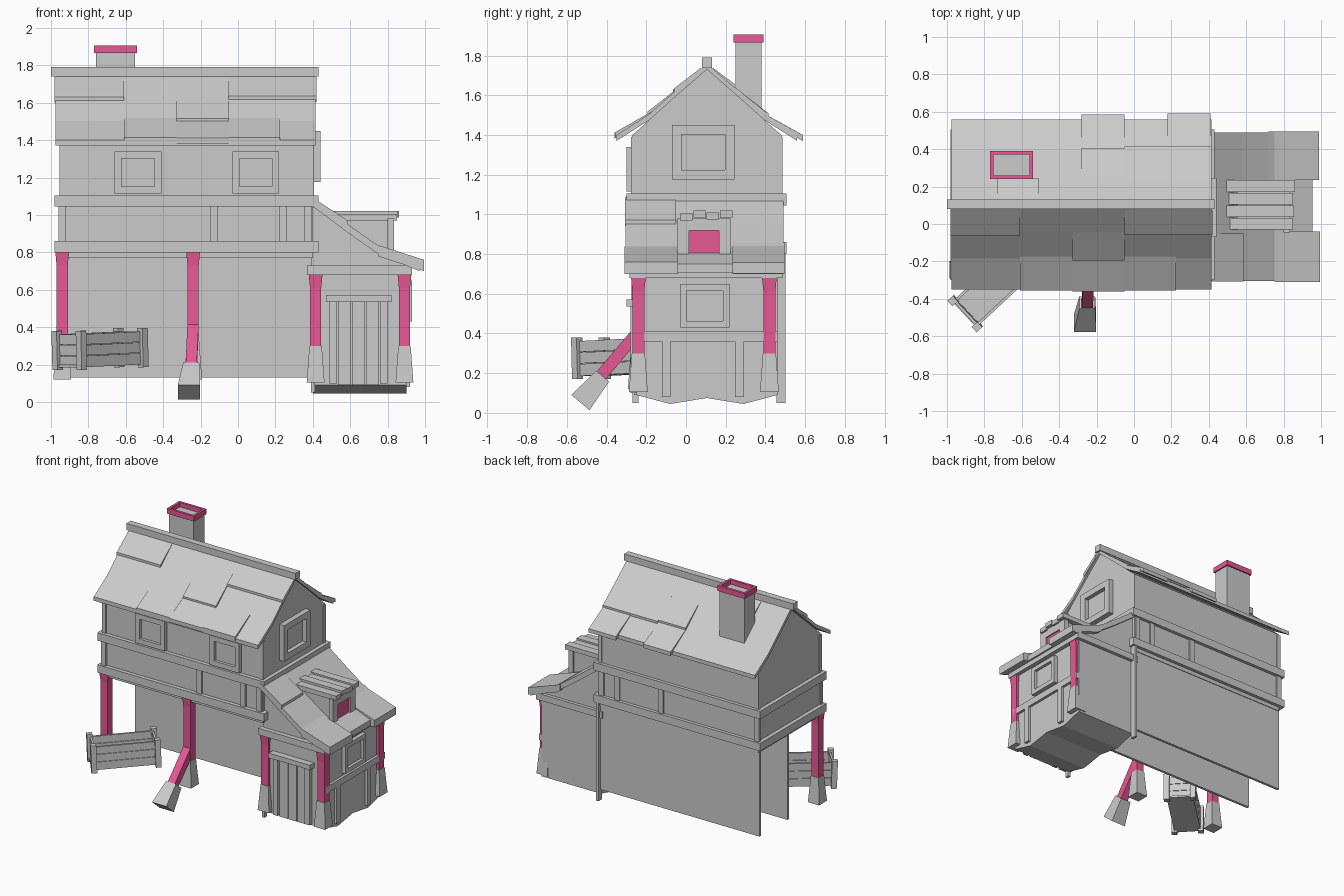
import bpy, bmesh
from math import radians
from mathutils import Vector, Matrix

if "Cube" in bpy.data.objects:
    bpy.data.objects.remove(bpy.data.objects["Cube"])

pink = bpy.data.materials.new("pink_paint")
pink.diffuse_color = (0.8, 0.1, 0.3, 1)
pink.use_nodes = True
pink.node_tree.nodes["Principled BSDF"].inputs["Base Color"].default_value = pink.diffuse_color


def finish(name, bm, mat=None):
    bmesh.ops.recalc_face_normals(bm, faces=bm.faces[:])
    me = bpy.data.meshes.new(name)
    bm.to_mesh(me)
    bm.free()
    ob = bpy.data.objects.new(name, me)
    bpy.context.collection.objects.link(ob)
    if mat:
        me.materials.append(mat)
    return ob


def boxes(name, specs, mat=None):
    """One object from several (x0, x1, y0, y1, z0, z1) boxes."""
    bm = bmesh.new()
    for x0, x1, y0, y1, z0, z1 in specs:
        m = Matrix.Translation(((x0 + x1) / 2, (y0 + y1) / 2, (z0 + z1) / 2))
        m = m @ Matrix.Diagonal((x1 - x0, y1 - y0, z1 - z0, 1))
        bmesh.ops.create_cube(bm, size=1, matrix=m)
    return finish(name, bm, mat)


def prism(name, pts, axis, a, b):
    """Extrude a (y, z) profile along x, or an (x, z) profile along y."""
    bm = bmesh.new()
    put = (lambda p, t: (t, p[0], p[1])) if axis == "x" else (lambda p, t: (p[0], t, p[1]))
    lo = [bm.verts.new(put(p, a)) for p in pts]
    hi = [bm.verts.new(put(p, b)) for p in pts]
    bm.faces.new(lo)
    bm.faces.new(hi)
    for i in range(len(pts)):
        j = (i + 1) % len(pts)
        bm.faces.new((lo[i], lo[j], hi[j], hi[i]))
    return finish(name, bm)


def strut(name, p, q, w0, w1, mat=None):
    """Square tapered bar from p (width w0) to q (width w1)."""
    p, q = Vector(p), Vector(q)
    side = Vector((1, 0, 0))
    up = (q - p).normalized().cross(side)
    bm = bmesh.new()
    ring = [[bm.verts.new(c + side * sx * w / 2 + up * sy * w / 2)
             for sx, sy in ((-1, -1), (1, -1), (1, 1), (-1, 1))]
            for c, w in ((p, w0), (q, w1))]
    for r in ring:
        bm.faces.new(r)
    for i in range(4):
        j = (i + 1) % 4
        bm.faces.new((ring[0][i], ring[0][j], ring[1][j], ring[1][i]))
    return finish(name, bm, mat)


def slab(name, curve, d0, d1, axis, a, b, lift=0.0, thick=0.03, fn=lambda d: d):
    """Roof piece following a curve of (distance, height) between d0 and d1."""
    def height(d):
        for (da, za), (db, zb) in zip(curve, curve[1:]):
            if d <= db or (db, zb) == curve[-1]:
                return za + (zb - za) * (d - da) / (db - da)
    ds = [d0] + [c[0] for c in curve if d0 + .01 < c[0] < d1 - .01] + [d1]
    top = [(fn(d), height(d) + lift * (d - d0 + .04) / (d1 - d0 + .04)) for d in ds]
    low = [(y, z - thick) for y, z in reversed(top)]
    return prism(name, top + low, axis, a, b)


def window(name, face, pos, u0, u1, z0, z1, rim, depth=0.03):
    """Frame of four bars plus a recessed pane, on a front or right wall."""
    bars = [(u0, u1, z0, z0 + rim), (u0, u1, z1 - rim, z1),
            (u0, u0 + rim, z0 + rim, z1 - rim), (u1 - rim, u1, z0 + rim, z1 - rim)]
    if face == "front":
        s = [(a, b, pos - depth, pos + .01, c, d) for a, b, c, d in bars]
        s.append((u0 + rim, u1 - rim, pos - .008, pos + .01, z0 + rim, z1 - rim))
    else:
        s = [(pos - .01, pos + depth, a, b, c, d) for a, b, c, d in bars]
        s.append((pos - .01, pos + .008, u0 + rim, u1 - rim, z0 + rim, z1 - rim))
    return boxes(name, s)


# Upper storey with gables
half = [(.375, .77), (.375, 1.40), (.29, 1.475), (.15, 1.605), (0, 1.735)]
mid = .105
prism("upper_storey", [(mid + d, z) for d, z in half] +
      [(mid - d, z) for d, z in reversed(half[:-1])], "x", -.95, .40)

# Main roof: flared slopes and raised shingle panels
curve = [(0, 1.76), (.15, 1.63), (.29, 1.505), (.455, 1.40)]
for side, s in (("front", -1), ("back", 1)):
    slab(f"roof_{side}", curve, 0, .455, "x", -.975, .415, fn=lambda d: mid + s * d)
panels = [(-1, -.98, -.61, .03, .17), (-1, -.05, .42, .03, .165), (-1, -.33, -.05, .15, .30),
          (-1, -.61, -.33, .28, .46), (-1, -.33, -.05, .29, .465), (-1, -.05, .225, .28, .46),
          (1, -.28, -.05, .30, .48), (1, -.28, -.05, .15, .30), (1, -.05, .18, .14, .31),
          (1, .18, .41, .31, .485), (1, .18, .415, .14, .31), (1, -.73, -.51, .03, .14)]
for s, a, b, d0, d1 in panels:
    slab("roof_panel", curve, d0, d1, "x", a, b, lift=.018, fn=lambda d: mid + s * d)
boxes("ridge_beam", [(-1, .43, .08, .132, 1.74, 1.79)])

# Chimney with hollow coloured cap
boxes("chimney", [(-.76, -.55, .25, .38, 1.40, 1.87)])
cx0, cx1, cy0, cy1, t = -.77, -.54, .24, .39, .018
boxes("chimney_cap", [(cx0, cx1, cy0, cy0 + t, 1.865, 1.905), (cx0, cx1, cy1 - t, cy1, 1.865, 1.905),
                      (cx0, cx0 + t, cy0 + t, cy1 - t, 1.865, 1.905),
                      (cx1 - t, cx1, cy0 + t, cy1 - t, 1.865, 1.905)], pink)

# Timber rails and studs around the upper storey
for name, z0, z1 in (("lower_rail", .77, .86), ("middle_rail", 1.045, 1.105)):
    z0b = z0 + .03 if z0 < 1 else z0
    boxes(name, [(-.98, .40, -.30, -.26, z0b, z1), (-.98, .40, .47, .505, z0b, z1),
                 (-.98, -.94, -.30, .505, z0b, z1), (.39, .43, -.30, .505, z0b, z1)])
studs = []
for x in (-.94, -.13, .24, .375):
    studs += [(x - .02, x + .02, -.285, -.26, .86, 1.05), (x - .02, x + .02, .47, .492, .86, 1.05)]
boxes("wall_studs", studs)
boxes("corner_boards", [(x - .015, x + .015, y - .015, y + .015, 1.1, 1.39)
                        for x in (-.94, .39) for y in (-.262, .472)])
window("front_window", "front", -.27, -.66, -.41, 1.115, 1.34, .037)
window("front_window", "front", -.27, -.03, .22, 1.115, 1.34, .037)
window("gable_window", "right", .40, -.07, .245, 1.175, 1.45, .048, .04)

# Ground floor walls under the overhang
boxes("back_wall", [(-.955, .40, .455, .475, .13, .80)])
boxes("inner_wall", [(-.955, .40, .12, .14, .13, .80)])
boxes("corner_pole", [(.39, .412, .455, .50, .05, .85), (.39, .412, -.27, -.24, .05, .12)])


# Posts on stone bases
def post(x, y, z0, zm, z1):
    strut("post", (x, y, zm), (x, y, z1 - .08), .06, .06, pink)
    strut("post_top", (x, y, z1 - .08), (x, y, z1), .06, .075, pink)
    strut("post_base", (x, y, z0), (x, y, zm), .095, .066)


for x in (-.94, -.24):
    post(x, -.245, .12, .32, .81)
for x, y in ((.415, -.24), (.89, -.24), (.89, .42)):
    post(x, y, .105, .30, .69)
strut("brace", (-.24, -.24, .41), (-.25, -.43, .185), .06, .06, pink)
strut("brace_base", (-.25, -.42, .185), (-.262, -.532, .052), .085, .12)

# Side extension: uneven-bottomed body and wedge under the lean-to roof
prism("extension_walls", [(-.25, .09), (-.08, .045), (.105, .075), (.29, .045), (.46, .09),
                          (.46, .72), (-.25, .72)], "x", .40, .90)
prism("extension_upper_wall", [(.39, .70), (.90, .70), (.90, .74), (.75, .81), (.58, .93),
                               (.39, 1.05)], "y", -.25, .46)
boxes("extension_beam", [(.37, .93, -.285, -.24, .68, .73), (.37, .93, .45, .485, .68, .73),
                         (.89, .93, -.285, .485, .68, .73)])
lean = [(.40, 1.09), (.58, .955), (.75, .835), (.97, .745)]
for y0, y1, x1 in ((-.305, -.04, .97), (-.04, .235, .955), (.235, .49, .97)):
    slab("lean_to_roof", lean, .40, x1, "y", y0, y1, thick=.045)
slab("lean_to_panel", lean, .75, .995, "y", -.31, -.04, lift=.025, thick=.06)
slab("lean_to_panel", lean, .72, .99, "y", .235, .495, lift=.02, thick=.055)
slab("lean_to_panel", lean, .42, .585, "y", -.308, -.05, lift=.02)

# Door, side window and side framing of the extension
boxes("door_frame", [(.47, .82, -.30, -.24, .535, .572), (.49, .53, -.28, -.24, .10, .535),
                     (.76, .80, -.28, -.24, .10, .535)])
boxes("door_planks", [(.535 + .075 * i, .605 + .075 * i, -.262, -.24, .09, .535) for i in range(3)])
boxes("side_framing", [(.89, .92, -.25, .46, .36, .41)] +
      [(.89, .92, y - .022, y + .022, .08, .36) for y in (-.10, .27)])
window("side_window", "right", .90, -.03, .22, .43, .65, .033)

# Roof dormer with coloured pane and plank top
boxes("dormer", [(.52, .82, -.02, .21, .75, .975)])
window("dormer_frame", "right", .81, -.045, .225, .72, .98, .06, .025)
boxes("dormer_pane", [(.81, .825, .012, .178, .795, .945)], pink)
boxes("dormer_planks", [(.48 + e, .86 - e / 2, -.03 + .067 * i, .033 + .067 * i, .97 + h, 1.005 + h)
                        for i, (e, h) in enumerate(((.02, 0), (.01, .015), (.02, .005), (0, .015)))])

# Open crate, turned against the house
L, W = .47, .21
sides = []
for k in range(3):
    z = .02 + k * .058
    sides += [(0, L, y, y + .015, z, z + .055) for y in (.01, W - .025)]
    sides += [(x, x + .015, .01, W - .01, z, z + .055) for x in (.01, L - .025)]
crate = boxes("crate", sides + [(0, L, .01, W - .01, .015, .03)] +
              [(x, x + .04, y, y + .04, 0, .21) for x in (-.01, L - .03) for y in (-.01, W - .03)])
crate.matrix_world = (Matrix.Translation((-.835, -.56, .17)) @ Matrix.Rotation(radians(43), 4, "Z")
                      @ Matrix.Rotation(radians(-2), 4, "Y"))
